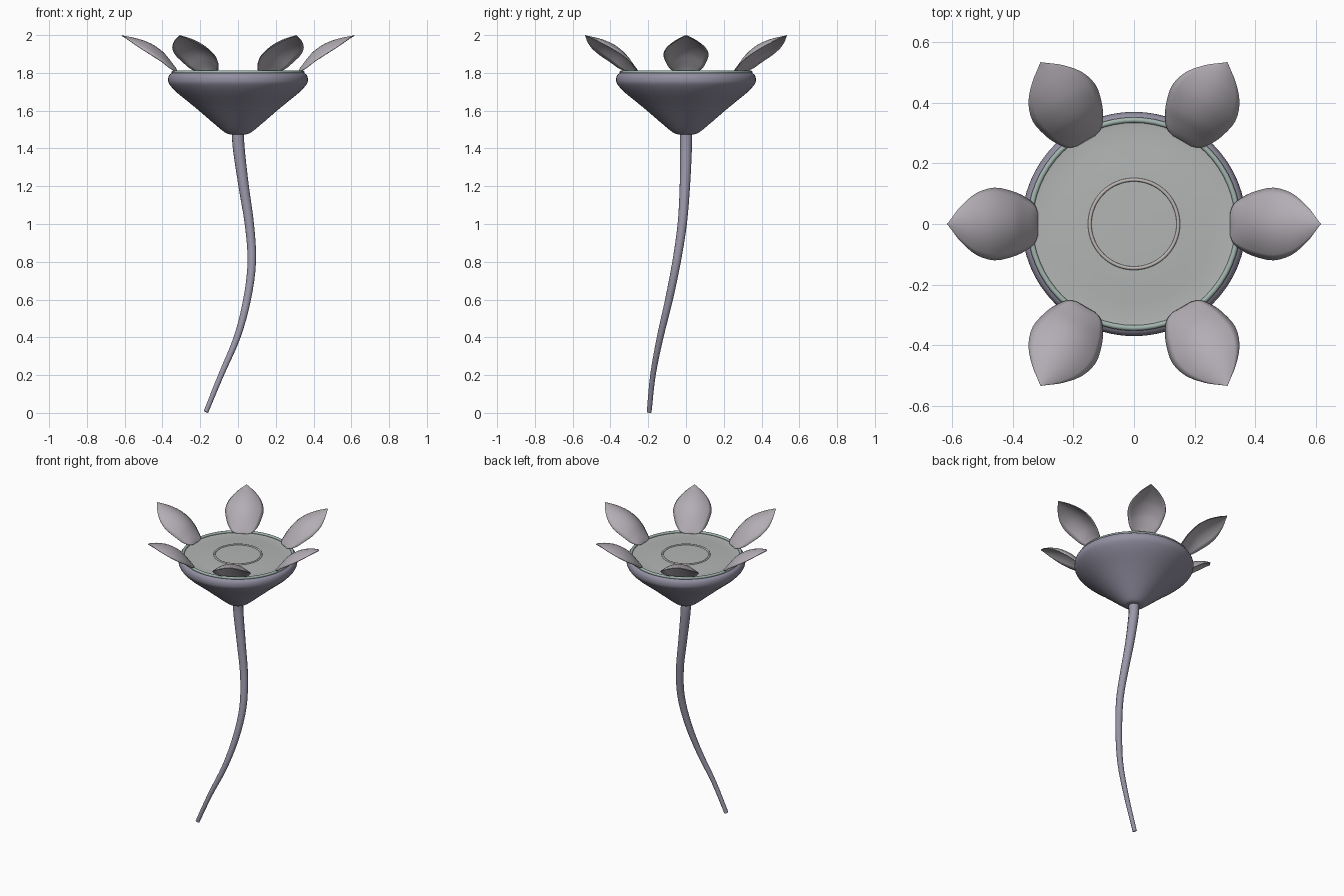
import bpy, math
from mathutils import Vector

if "Cube" in bpy.data.objects:
    bpy.data.objects.remove(bpy.data.objects["Cube"])


def colour(ob, name, rgb):
    mat = bpy.data.materials.get(name) or bpy.data.materials.new(name)
    mat.diffuse_color = (*rgb, 1)
    mat.use_nodes = True
    mat.node_tree.nodes["Principled BSDF"].inputs["Base Color"].default_value = mat.diffuse_color
    ob.data.materials.append(mat)


def mesh_object(name, verts, faces):
    me = bpy.data.meshes.new(name)
    me.from_pydata(verts, [], faces)
    me.update()
    ob = bpy.data.objects.new(name, me)
    bpy.context.collection.objects.link(ob)
    return ob


def smooth(ob, angle=40):
    bpy.ops.object.select_all(action='DESELECT')
    ob.select_set(True)
    bpy.context.view_layer.objects.active = ob
    bpy.ops.object.shade_smooth_by_angle(angle=math.radians(angle))


def spline(pts, steps):
    """Catmull-Rom through the points, any dimension."""
    pts = [Vector(p) for p in pts]
    p = [2 * pts[0] - pts[1]] + pts + [2 * pts[-1] - pts[-2]]
    out = []
    for i in range(1, len(p) - 2):
        a, b, c, d = p[i - 1:i + 3]
        for s in range(steps):
            t = s / steps
            out.append(0.5 * (2 * b + (c - a) * t + (2 * a - 5 * b + 4 * c - d) * t * t
                              + (3 * b - a - 3 * c + d) * t ** 3))
    return out + [pts[-1]]


def lathe(name, profile, n=64):
    """Revolve (radius, z) points listed from bottom centre up and in, capping the ends."""
    verts = [(r * math.cos(2 * math.pi * k / n), r * math.sin(2 * math.pi * k / n), z)
             for r, z in profile for k in range(n)]
    faces = [(i * n + k, i * n + (k + 1) % n, (i + 1) * n + (k + 1) % n, (i + 1) * n + k)
             for i in range(len(profile) - 1) for k in range(n)]
    last = (len(profile) - 1) * n
    faces += [tuple(reversed(range(n))), tuple(range(last, last + n))]
    ob = mesh_object(name, verts, faces)
    smooth(ob)
    return ob


# Cup: flared outside with a rolled shoulder
outer = spline([(0.045, 1.475), (0.065, 1.482), (0.11, 1.517), (0.228, 1.618), (0.32, 1.693),
                (0.362, 1.738), (0.37, 1.765), (0.364, 1.788), (0.348, 1.80)], 4)
cup = lathe("cup", [tuple(p) for p in outer] + [(0.33, 1.797)])
colour(cup, "cup_purple", (0.29, 0.28, 0.36))

# Disc: shallow dish filling the cup
disc = lathe("flower_disc", [(0.338, 1.785), (0.338, 1.80), (0.32, 1.798), (0.26, 1.80),
                             (0.205, 1.804), (0.15, 1.806), (0.02, 1.807)])
colour(disc, "disc_grey", (0.45, 0.46, 0.46))


def ring(name, major, minor, z, rgb):
    bpy.ops.mesh.primitive_torus_add(major_radius=major, minor_radius=minor, major_segments=64,
                                     minor_segments=10, location=(0, 0, z))
    ob = bpy.context.object
    ob.name = name
    smooth(ob, 60)
    colour(ob, name + "_colour", rgb)


# Rim bead and raised ring in the middle
ring("cup_rim", 0.343, 0.009, 1.804, (0.36, 0.46, 0.42))
ring("centre_ring", 0.146, 0.006, 1.807, (0.50, 0.47, 0.45))

# Stem: tapering tube on a double bend
curve = bpy.data.curves.new("stem", 'CURVE')
curve.dimensions = '3D'
path = spline([(-0.17, -0.195, 0.005, 0.013), (-0.09, -0.175, 0.2, 0.015), (-0.005, -0.137, 0.4, 0.018),
               (0.048, -0.09, 0.6, 0.021), (0.073, -0.05, 0.8, 0.023), (0.06, -0.02, 1.0, 0.025),
               (0.03, -0.006, 1.2, 0.028), (0.004, 0, 1.4, 0.032), (0, 0, 1.49, 0.033)], 4)
sp = curve.splines.new('POLY')
sp.points.add(len(path) - 1)
for pt, p in zip(sp.points, path):
    pt.co = (p[0], p[1], p[2], 1)
    pt.radius = p[3]
curve.bevel_depth = 1
curve.bevel_resolution = 4
curve.use_fill_caps = True
tmp = bpy.data.objects.new("stem_path", curve)
bpy.context.collection.objects.link(tmp)
me = bpy.data.meshes.new_from_object(tmp.evaluated_get(bpy.context.evaluated_depsgraph_get()))
bpy.data.objects.remove(tmp)
stem = bpy.data.objects.new("stem", me)
bpy.context.collection.objects.link(stem)
smooth(stem, 50)
colour(stem, "stem_purple", (0.33, 0.31, 0.40))

# Petals: domed leaf shapes; each row is radius, midline z, half width, edge drop
rows = spline([(0.316, 1.802, 0.035, 0.0), (0.328, 1.825, 0.065, 0.015), (0.36, 1.868, 0.09, 0.04),
               (0.40, 1.914, 0.108, 0.055), (0.46, 1.955, 0.12, 0.057), (0.52, 1.978, 0.102, 0.042),
               (0.57, 1.99, 0.06, 0.02), (0.60, 1.996, 0.022, 0.005), (0.615, 2.0, 0.002, 0.0)], 3)
W = 12
verts, faces = [], []
for r, z, w, drop in rows:
    for j in range(W + 1):
        u = 2 * j / W - 1
        verts.append((r, w * u, z - drop * u * u))
for i in range(len(rows) - 1):
    for j in range(W):
        a = i * (W + 1) + j
        faces.append((a, a + W + 1, a + W + 2, a + 1))
for k in range(6):
    petal = mesh_object(f"petal_{k + 1}", verts, faces)
    petal.rotation_euler.z = k * math.pi / 3
    smooth(petal, 60)
    sol = petal.modifiers.new("thickness", 'SOLIDIFY')
    sol.thickness = 0.005
    sol.offset = -1
    colour(petal, "petal_mauve", (0.45, 0.42, 0.46))
